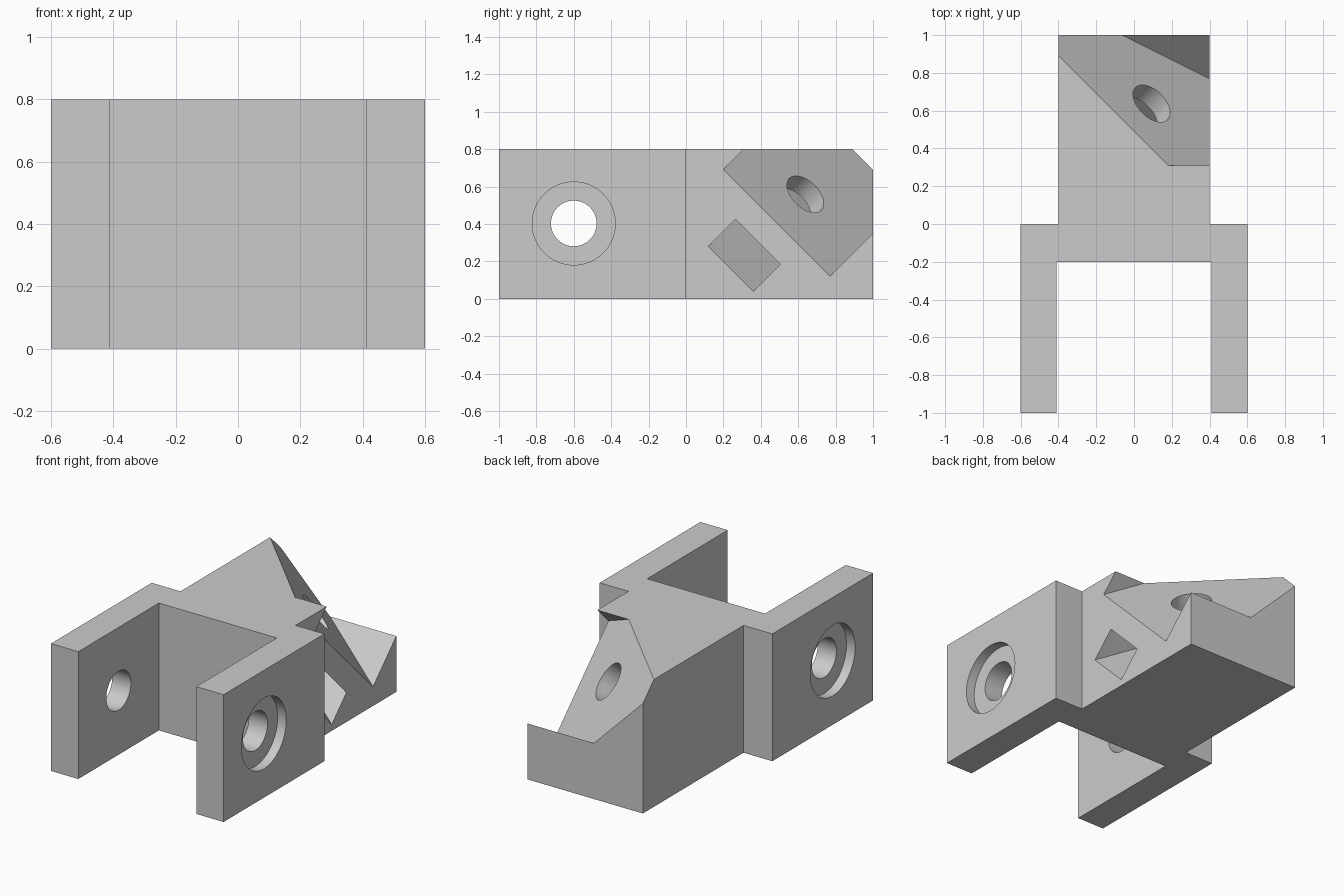
import bpy, bmesh, math
from mathutils import Vector, Matrix

if "Cube" in bpy.data.objects:
    bpy.data.objects.remove(bpy.data.objects["Cube"])

grey = bpy.data.materials.new("plain_grey")
grey.diffuse_color = (0.6, 0.6, 0.6, 1)
grey.use_nodes = True
grey.node_tree.nodes["Principled BSDF"].inputs["Base Color"].default_value = grey.diffuse_color


def finish(name, bm):
    bmesh.ops.recalc_face_normals(bm, faces=bm.faces)
    me = bpy.data.meshes.new(name)
    bm.to_mesh(me)
    bm.free()
    ob = bpy.data.objects.new(name, me)
    bpy.context.collection.objects.link(ob)
    return ob


def box(name, lo, hi, frame):
    bm = bmesh.new()
    lo, hi = Vector(lo), Vector(hi)
    size = Matrix.Diagonal((*(hi - lo), 1))
    bmesh.ops.create_cube(bm, size=1, matrix=frame @ Matrix.Translation((lo + hi) / 2) @ size)
    return finish(name, bm)


def cylinder(name, radius, z0, z1, frame):
    bm = bmesh.new()
    bmesh.ops.create_cone(bm, cap_ends=True, segments=64, radius1=radius, radius2=radius,
                          depth=z1 - z0, matrix=frame @ Matrix.Translation((0, 0, (z0 + z1) / 2)))
    return finish(name, bm)


# Forked block: plan outline extruded upwards
right = [(0.41, -0.2), (0.41, -1), (0.6, -1), (0.6, 0), (0.4, 0), (0.4, 1)]
outline = right + [(-x, y) for x, y in reversed(right)]
bm = bmesh.new()
face = bm.faces.new([bm.verts.new((x, y, 0)) for x, y in outline])
ext = bmesh.ops.extrude_face_region(bm, geom=[face])
bmesh.ops.translate(bm, vec=(0, 0, 0.8),
                    verts=[v for v in ext["geom"] if isinstance(v, bmesh.types.BMVert)])
block = finish("forked_bracket", bm)
block.data.materials.append(grey)

# Tilted frame on the diagonal seat: local x runs towards the side, local z out of the seat
u = Vector((2, -1, -1)).normalized()
v = Vector((0, 1, -1)).normalized()
n = Vector((1, 1, 1)).normalized()
if u.cross(v).dot(n) < 0:
    v = -v
tilt = Matrix((u, v, n)).transposed().to_4x4()
tilt.translation = Vector((0.093, 0.638, 0.559))

cutters = [
    box("seat_cutter", (-3, -0.403, 0), (3, 0.403, 3), tilt),
    box("nut_slot_cutter", (-0.17, -0.17, -0.283), (2, 0.17, -0.115), tilt),
    cylinder("screw_hole_cutter", 0.12, -0.2, 0.3, tilt),
]

# Pivot holes with outer recesses in both arms
for side, label in ((1, "right"), (-1, "left")):
    frame = Matrix.Translation((0, -0.6, 0.403)) @ Matrix.Rotation(side * math.pi / 2, 4, "Y")
    cutters.append(cylinder(label + "_pivot_cutter", 0.122, 0.3, 0.7, frame))
    cutters.append(cylinder(label + "_recess_cutter", 0.222, 0.54, 0.7, frame))

# Cut everything out of the block
bpy.context.view_layer.objects.active = block
block.select_set(True)
for cutter in cutters:
    mod = block.modifiers.new(cutter.name, "BOOLEAN")
    mod.operation = "DIFFERENCE"
    mod.solver = "EXACT"
    mod.object = cutter
    bpy.ops.object.modifier_apply(modifier=mod.name)
    bpy.data.objects.remove(cutter)

bpy.ops.object.shade_smooth_by_angle(angle=math.radians(30))
